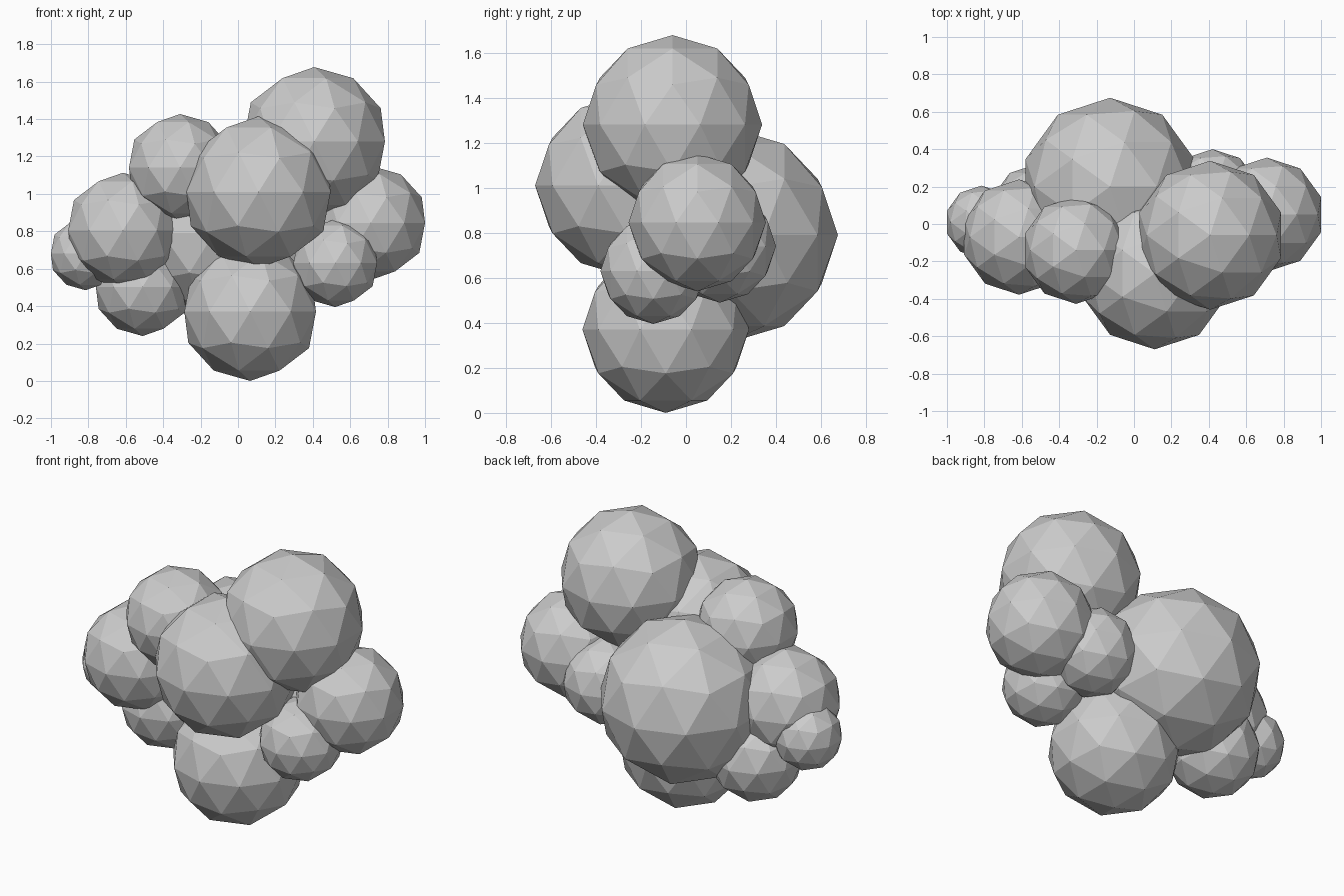
import bpy

# Low-poly cluster of overlapping balls: name, centre, radius
balls = [
    ("bottom_ball",      (0.065, -0.09, 0.37), 0.37),
    ("front_ball",       (0.11, -0.265, 1.01), 0.405),
    ("top_ball",         (0.407, -0.06, 1.28), 0.398),
    ("back_ball",        (-0.128, 0.20, 0.79), 0.475),
    ("right_ball",       (0.71, 0.05, 0.845), 0.305),
    ("right_low_ball",   (0.52, -0.145, 0.63), 0.235),
    ("right_back_ball",  (0.42, 0.15, 0.74), 0.25),
    ("left_ball",        (-0.615, -0.07, 0.805), 0.308),
    ("left_upper_ball",  (-0.31, -0.14, 1.14), 0.287),
    ("left_tip_ball",    (-0.815, 0.01, 0.68), 0.195),
    ("left_low_ball",    (-0.51, 0.06, 0.503), 0.263),
]

for name, centre, radius in balls:
    bpy.ops.mesh.primitive_ico_sphere_add(subdivisions=2, radius=radius, location=centre)
    bpy.context.object.name = name
